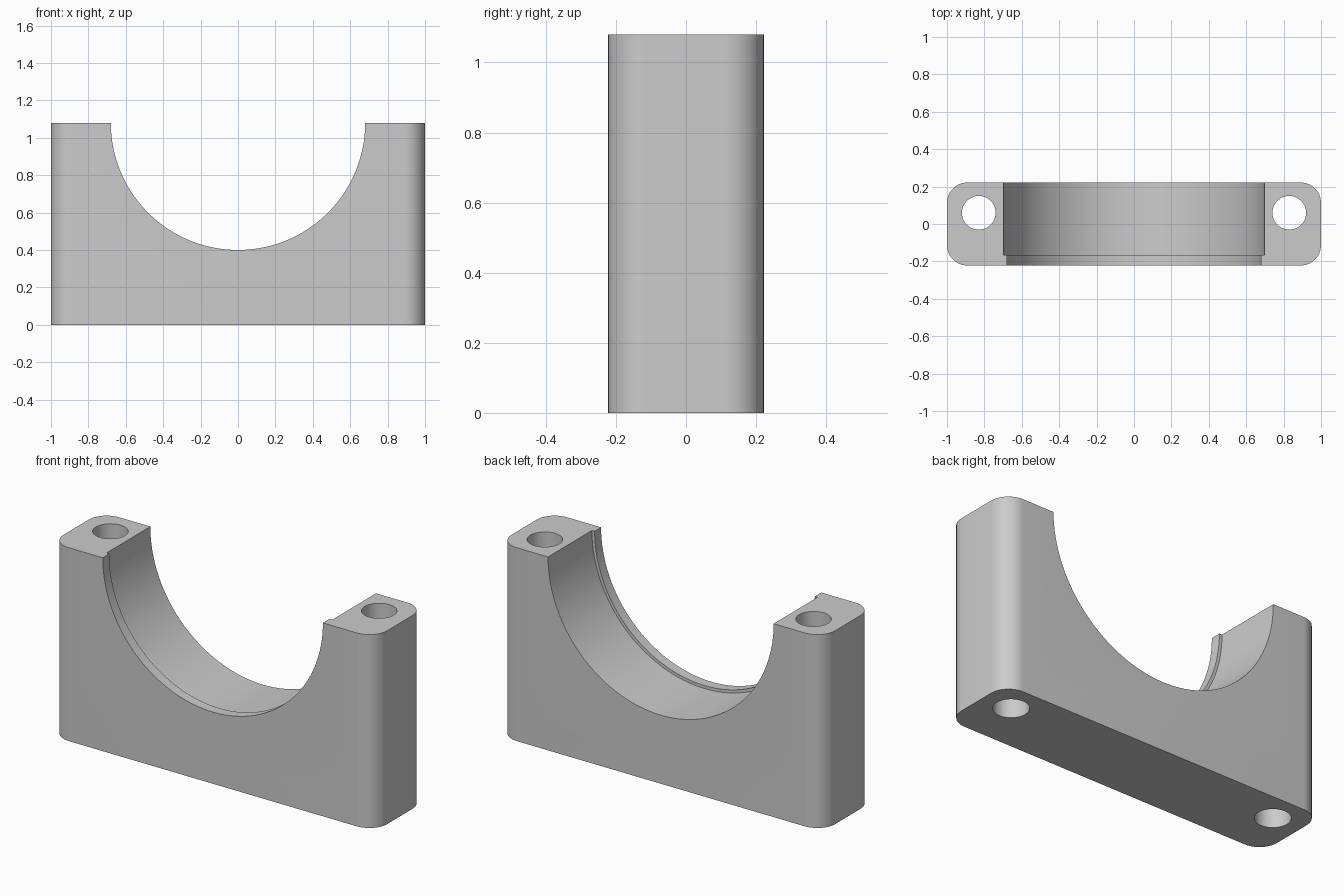
import bpy, bmesh, math
from mathutils import Matrix, Vector

if "Cube" in bpy.data.objects:
    bpy.data.objects.remove(bpy.data.objects["Cube"], do_unlink=True)

HALF_W, HALF_D, HEIGHT, CORNER = 1.0, 0.222, 1.08, 0.11
LIP_R, BORE_R, LIP_Y = 0.68, 0.697, -0.165
HOLE_X, HOLE_Y, HOLE_R = 0.83, 0.06, 0.09

grey = bpy.data.materials.new("plain grey")
grey.use_nodes = True
grey.diffuse_color = (0.6, 0.6, 0.6, 1)
grey.node_tree.nodes["Principled BSDF"].inputs["Base Color"].default_value = (0.6, 0.6, 0.6, 1)


def make_object(name, bm):
    bmesh.ops.recalc_face_normals(bm, faces=bm.faces)
    mesh = bpy.data.meshes.new(name)
    bm.to_mesh(mesh)
    bm.free()
    mesh.materials.append(grey)
    obj = bpy.data.objects.new(name, mesh)
    bpy.context.collection.objects.link(obj)
    return obj


def cylinder(name, radius, start, end, sides):
    """Closed cylinder between two points."""
    start, end = Vector(start), Vector(end)
    axis = end - start
    turn = axis.to_track_quat('Z', 'Y').to_matrix().to_4x4()
    bm = bmesh.new()
    bmesh.ops.create_cone(bm, cap_ends=True, segments=sides, radius1=radius, radius2=radius,
                          depth=axis.length,
                          matrix=Matrix.Translation((start + end) / 2) @ turn)
    return make_object(name, bm)


# Block: rounded rectangle extruded upwards
bm = bmesh.new()
outline = []
for quarter, (sx, sy) in enumerate([(1, 1), (-1, 1), (-1, -1), (1, -1)]):
    for step in range(13):
        a = math.radians(90 * (quarter + step / 12))
        outline.append(bm.verts.new((sx * (HALF_W - CORNER) + CORNER * math.cos(a),
                                     sy * (HALF_D - CORNER) + CORNER * math.sin(a), 0)))
base = bm.faces.new(outline)
top = bmesh.ops.extrude_face_region(bm, geom=[base])["geom"]
bmesh.ops.translate(bm, vec=(0, 0, HEIGHT),
                    verts=[v for v in top if isinstance(v, bmesh.types.BMVert)])
block = make_object("bearing_saddle", bm)

# Cutters: saddle opening with a narrow front lip, and two bolt holes
cutters = [
    cylinder("lip_cutter", LIP_R, (0, -0.5, HEIGHT), (0, 0.1, HEIGHT), 128),
    cylinder("bore_cutter", BORE_R, (0, LIP_Y, HEIGHT), (0, 0.5, HEIGHT), 128),
]
for side, sx in (("left", 1), ("right", -1)):
    cutters.append(cylinder(side + "_hole_cutter", HOLE_R, (sx * HOLE_X, HOLE_Y, -0.2),
                            (sx * HOLE_X, HOLE_Y, HEIGHT + 0.2), 48))
for cutter in cutters:
    cutter.hide_render = True
    mod = block.modifiers.new(cutter.name, 'BOOLEAN')
    mod.operation, mod.solver, mod.object = 'DIFFERENCE', 'EXACT', cutter

# Bake the cuts and discard the cutters
graph = bpy.context.evaluated_depsgraph_get()
block.data = bpy.data.meshes.new_from_object(block.evaluated_get(graph))
block.modifiers.clear()
for cutter in cutters:
    bpy.data.objects.remove(cutter, do_unlink=True)
block.data.materials.clear()
block.data.materials.append(grey)

# Smooth curved walls, keep edges sharp
bpy.ops.object.select_all(action='DESELECT')
block.select_set(True)
bpy.context.view_layer.objects.active = block
bpy.ops.object.shade_smooth_by_angle(angle=math.radians(30))
